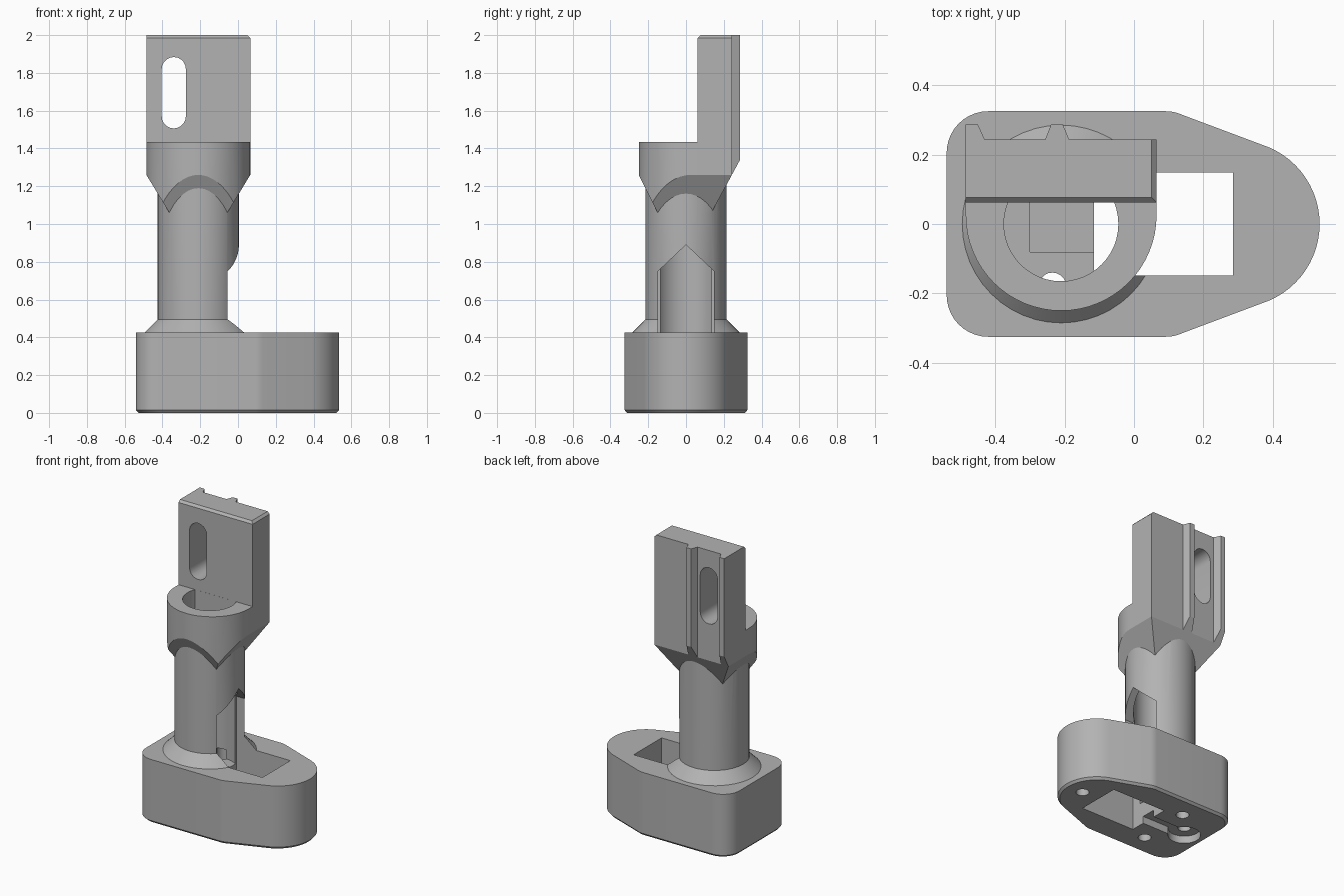
import bpy, bmesh, math
from mathutils import Vector

if "Cube" in bpy.data.objects:
    bpy.data.objects.remove(bpy.data.objects["Cube"])

CX = -0.21  # column axis in x

grey = bpy.data.materials.new("plain_grey")
grey.diffuse_color = (0.45, 0.45, 0.45, 1)
grey.use_nodes = True
grey.node_tree.nodes["Principled BSDF"].inputs["Base Color"].default_value = grey.diffuse_color


def arc(cx, cy, r, a0, a1, n):
    """Points on an arc, angles in degrees, both ends included."""
    return [(cx + r * math.cos(math.radians(a0 + (a1 - a0) * i / n)),
             cy + r * math.sin(math.radians(a0 + (a1 - a0) * i / n))) for i in range(n + 1)]


def circle(cx, cy, r, n=48):
    return arc(cx, cy, r, 0, 360 - 360 / n, n - 1)


def box(x0, x1, y0, y1):
    return [(x0, y0), (x1, y0), (x1, y1), (x0, y1)]


def loft(name, rings, axis="z", planes=()):
    """Closed solid through (outline, height) rings, trimmed by (point, normal) planes."""
    place = {"z": lambda a, b, h: (a, b, h),
             "y": lambda a, b, h: (a, h, b),
             "x": lambda a, b, h: (h, a, b)}[axis]
    bm = bmesh.new()
    loops = [[bm.verts.new(place(a, b, h)) for a, b in pts] for pts, h in rings]
    n = len(loops[0])
    for lo, hi in zip(loops, loops[1:]):
        for i in range(n):
            j = (i + 1) % n
            bm.faces.new((lo[i], lo[j], hi[j], hi[i]))
    bm.faces.new(loops[0][::-1])
    bm.faces.new(loops[-1])
    for point, normal in planes:
        geom = bm.verts[:] + bm.edges[:] + bm.faces[:]
        cut = bmesh.ops.bisect_plane(bm, geom=geom, dist=1e-5, plane_co=Vector(point),
                                     plane_no=Vector(normal), clear_outer=True)
        edges = [e for e in cut["geom_cut"] if isinstance(e, bmesh.types.BMEdge)]
        bmesh.ops.holes_fill(bm, edges=edges, sides=0)
    bmesh.ops.recalc_face_normals(bm, faces=bm.faces)
    mesh = bpy.data.meshes.new(name)
    bm.to_mesh(mesh)
    bm.free()
    mesh.materials.append(grey)
    ob = bpy.data.objects.new(name, mesh)
    bpy.context.collection.objects.link(ob)
    return ob


def combine(target, other, operation):
    """Apply a boolean and remove the helper."""
    mod = target.modifiers.new("combine", "BOOLEAN")
    mod.operation, mod.solver, mod.object = operation, "EXACT", other
    bpy.context.view_layer.objects.active = target
    bpy.ops.object.modifier_apply(modifier=mod.name)
    bpy.data.objects.remove(other, do_unlink=True)


# Base: rounded left corners, tapering to a round nose, chamfered bottom edge
outline = (arc(0.295, 0, 0.24, -67, 67, 24) + arc(0.09, 0.205, 0.12, 67, 90, 5)
           + arc(-0.42, 0.205, 0.12, 90, 180, 10) + arc(-0.42, -0.205, 0.12, 180, 270, 10)
           + arc(0.09, -0.205, 0.12, -90, -67, 5))
foot = [(x * 0.975, y * 0.96) for x, y in outline]
bracket = loft("bracket_body", [(foot, 0), (outline, 0.015), (outline, 0.425)])

# Column with a flared foot
column = loft("column", [(circle(CX, 0, r), z) for r, z in
                         ((0.285, 0.3), (0.285, 0.425), (0.215, 0.495), (0.215, 1.25))])

# Head: both pieces share four sloping planes on the underside
slopes = [((CX + 0.275, 0, 1.26), (1.65, 0, -1)), ((CX - 0.275, 0, 1.26), (-1.65, 0, -1)),
          ((0, -0.25, 1.26), (0, -2, -1)), ((0, 0.243, 1.26), (0, 1.85, -1))]
slopes = [(p, Vector(n)) for p, n in slopes]
cup_shape = arc(CX, 0.025, 0.275, 180, 360, 32) + [(CX + 0.275, 0.2), (CX - 0.275, 0.2)]
cup = loft("head_cup", [(cup_shape, 0.95), (cup_shape, 1.433)], planes=slopes)

# Mounting plate with two rear rails and chamfered top edges
plate_shape = [(CX - 0.275, 0.062), (CX + 0.275, 0.062), (CX + 0.275, 0.243),
               (-0.187, 0.243), (-0.205, 0.287), (-0.239, 0.287), (-0.256, 0.243),
               (-0.43, 0.243), (-0.45, 0.287), (CX - 0.275, 0.287)]
chamfers = [((0, 0.062, 1.985), (0, -1, 1)), ((CX + 0.275, 0, 1.985), (1, 0, 1))]
plate = loft("mounting_plate", [(plate_shape, 0.95), (plate_shape, 2.0)],
             planes=slopes + chamfers)

for part in (column, cup, plate):
    combine(bracket, part, "UNION")

# Bore: open in front of the plate, with a sloping roof below the plate
bore = [(circle(CX, 0, 0.165), 0.3), (circle(CX, 0, 0.165), 1.6)]
cutters = [loft("bore_front", bore, planes=[((0, 0.0615, 0), (0, 1, 0))]),
           loft("bore_low", bore, planes=[((0, 0.06, 1.3), (0, 1, 1))])]

# Gabled opening through the base and the side of the column
house = [(-0.148, -0.1), (0.148, -0.1), (0.148, 0.75), (0, 0.89), (-0.148, 0.75)]
cutters.append(loft("side_opening", [(house, -0.115), (house, 0.285)], axis="x"))

# Cable recess in the bore floor, joining the opening
recess = box(-0.3, -0.1, -0.08, 0.08)
cutters.append(loft("cable_recess", [(recess, 0.15), (recess, 0.35)]))

# Keyhole recess underneath
disc = circle(-0.4, 0, 0.1, 32)
cutters.append(loft("under_disc", [(disc, -0.1), (disc, 0.05)]))
channel = box(-0.4, -0.1, -0.05, 0.05)
cutters.append(loft("under_channel", [(channel, -0.1), (channel, 0.048)]))

# Screw holes from below
for x, y, top in ((-0.235, -0.18, 0.36), (-0.235, 0.18, 0.36), (0.41, 0, 0.3), (-0.4, 0, 0.25)):
    hole = circle(x, y, 0.04, 20)
    cutters.append(loft("screw_hole", [(hole, -0.1), (hole, top)]))

# Long slot through the plate
slot = arc(-0.34, 1.82, 0.064, 0, 180, 10) + arc(-0.34, 1.57, 0.064, 180, 360, 10)
cutters.append(loft("plate_slot", [(slot, -0.1), (slot, 0.5)], axis="y"))

for cutter in cutters:
    combine(bracket, cutter, "DIFFERENCE")

bpy.ops.object.select_all(action="DESELECT")
bracket.select_set(True)
bpy.context.view_layer.objects.active = bracket
bpy.ops.object.shade_smooth_by_angle(angle=math.radians(25))
